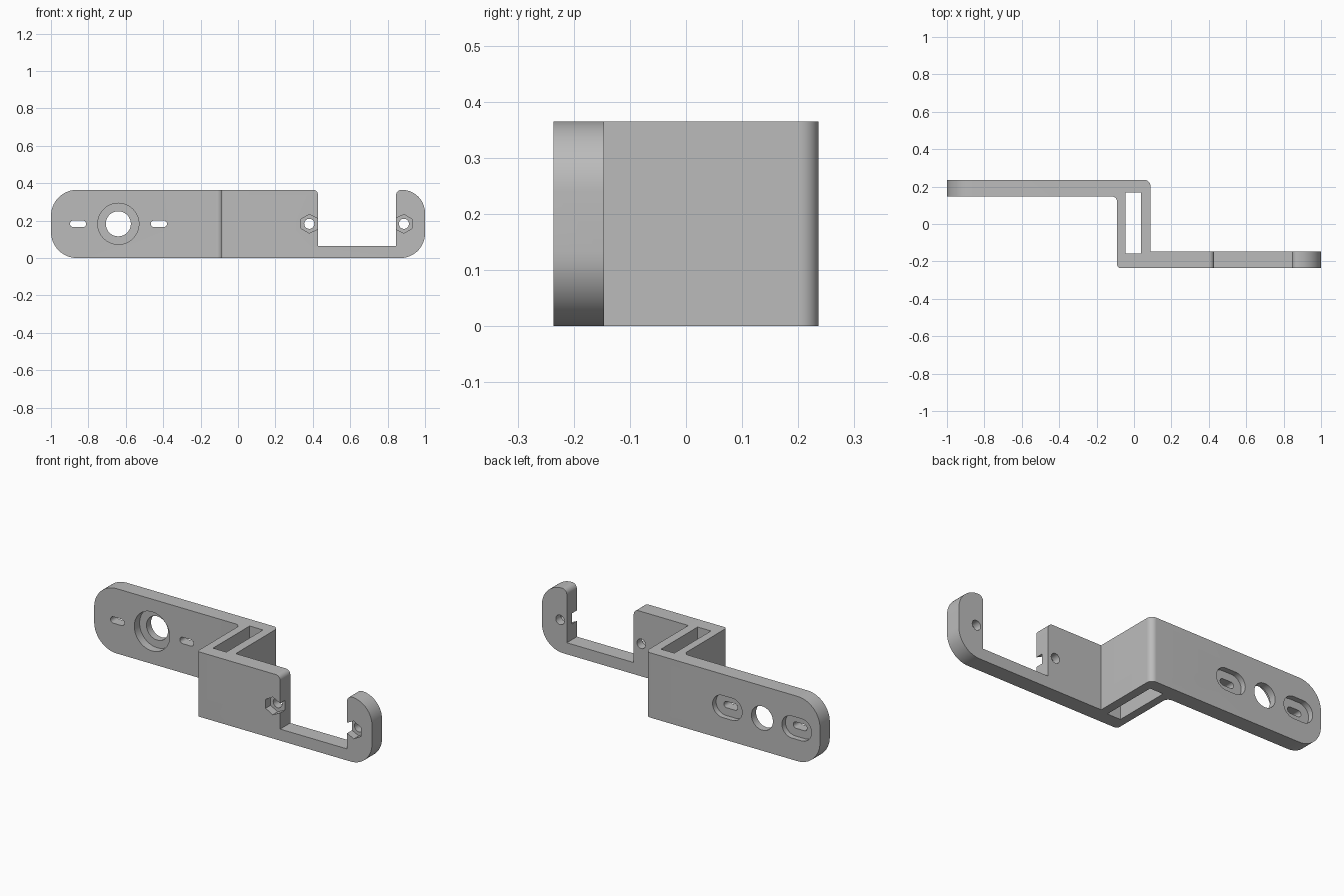
import bpy, bmesh, math
from mathutils import Vector

if "Cube" in bpy.data.objects:
    bpy.data.objects.remove(bpy.data.objects["Cube"])

H = 0.365          # height of the bracket
MID = 0.183        # height of all hole centres
FRONT, BACK = -0.236, 0.236

grey = bpy.data.materials.new("grey plastic")
grey.diffuse_color = (0.5, 0.5, 0.5, 1)
grey.use_nodes = True
grey.node_tree.nodes["Principled BSDF"].inputs["Base Color"].default_value = grey.diffuse_color


def rounded(points, seg=14):
    """Outline from (x, y, corner radius) points."""
    out = []
    n = len(points)
    for i, (x, y, r) in enumerate(points):
        p = Vector((x, y))
        if r == 0:
            out.append(p)
            continue
        a = (Vector(points[i - 1][:2]) - p).normalized()
        b = (Vector(points[(i + 1) % n][:2]) - p).normalized()
        c = p + (a + b) * r          # all rounded corners are square
        for k in range(seg + 1):
            t = k / seg * math.pi / 2
            out.append(c - b * r * math.cos(t) - a * r * math.sin(t))
    return out


def ngon(x, z, r, sides, start=0.0):
    return [Vector((x + r * math.cos(start + 2 * math.pi * i / sides),
                    z + r * math.sin(start + 2 * math.pi * i / sides))) for i in range(sides)]


def slot(x, z, half_w, half_h):
    r = half_h * 0.999
    return rounded([(x - half_w, z - half_h, r), (x + half_w, z - half_h, r),
                    (x + half_w, z + half_h, r), (x - half_w, z + half_h, r)], 10)


def prism(name, outline, lo, hi, axis):
    """Extrude an outline along z (plan) or y (elevation)."""
    bm = bmesh.new()
    place = (lambda p, d: (p.x, p.y, d)) if axis == 'z' else (lambda p, d: (p.x, d, p.y))
    a = [bm.verts.new(place(p, lo)) for p in outline]
    b = [bm.verts.new(place(p, hi)) for p in outline]
    bm.faces.new(a)
    bm.faces.new(b)
    for i in range(len(a)):
        j = (i + 1) % len(a)
        bm.faces.new((a[i], a[j], b[j], b[i]))
    bmesh.ops.recalc_face_normals(bm, faces=bm.faces)
    me = bpy.data.meshes.new(name)
    bm.to_mesh(me)
    bm.free()
    me.materials.append(grey)
    ob = bpy.data.objects.new(name, me)
    bpy.context.collection.objects.link(ob)
    return ob


def combine(target, cutter, op='DIFFERENCE'):
    m = target.modifiers.new(op.lower(), 'BOOLEAN')
    m.operation, m.object, m.solver = op, cutter, 'EXACT'
    bpy.context.view_layer.objects.active = target
    bpy.ops.object.modifier_apply(modifier=m.name)
    bpy.data.objects.remove(cutter)


# Stepped strip, seen in plan
plan = rounded([(-1, 0.148, 0), (-0.09, 0.148, 0.03), (-0.09, FRONT, 0.018), (1, FRONT, 0),
                (1, -0.146, 0), (0.088, -0.146, 0), (0.088, BACK, 0.033), (-1, BACK, 0)])
bracket = prism("bracket", plan, 0, H, 'z')

# Rounded ends and open notch, seen in elevation
side = rounded([(-1, 0, 0.14), (1, 0, 0.132), (1, H, 0.125), (0.845, H, 0.03),
                (0.845, 0.065, 0), (0.428, 0.065, 0), (0.428, H, 0.028), (-1, H, 0.14)])
combine(bracket, prism("end_shape", side, -0.5, 0.5, 'y'), 'INTERSECT')

# Strap opening through the web
opening = rounded([(-0.045, -0.158, 0), (0.038, -0.158, 0), (0.038, 0.168, 0), (-0.045, 0.168, 0)])
combine(bracket, prism("strap_opening", opening, -0.1, 0.5, 'z'))

# Large hole with front counterbore
combine(bracket, prism("large_hole", ngon(-0.64, MID, 0.067, 48), 0.1, 0.3, 'y'))
combine(bracket, prism("counterbore", ngon(-0.64, MID, 0.11, 64), 0.1, 0.195, 'y'))

# Screw slots with recesses on the back
for x in (-0.855, -0.423):
    combine(bracket, prism("screw_slot", slot(x, MID, 0.043, 0.018), 0.1, 0.3, 'y'))
    combine(bracket, prism("slot_recess", slot(x, MID, 0.092, 0.062), 0.205, 0.3, 'y'))

# Bolt holes with hexagonal nut pockets opening into the notch
for x, s in ((0.381, 1), (0.887, -1)):
    combine(bracket, prism("bolt_hole", ngon(x, MID, 0.027, 28), -0.3, -0.1, 'y'))
    pocket = ngon(x, MID, 0.05, 6, math.pi / 6)
    for p in pocket:                       # carry the inner flat past the notch edge
        if (p.x - x) * s > 0.03:
            p.x = x + s * 0.052
    combine(bracket, prism("nut_pocket", pocket, -0.3, -0.192, 'y'))

bpy.ops.object.select_all(action='DESELECT')
bracket.select_set(True)
bpy.context.view_layer.objects.active = bracket
bpy.ops.object.shade_smooth_by_angle(angle=math.radians(30))
